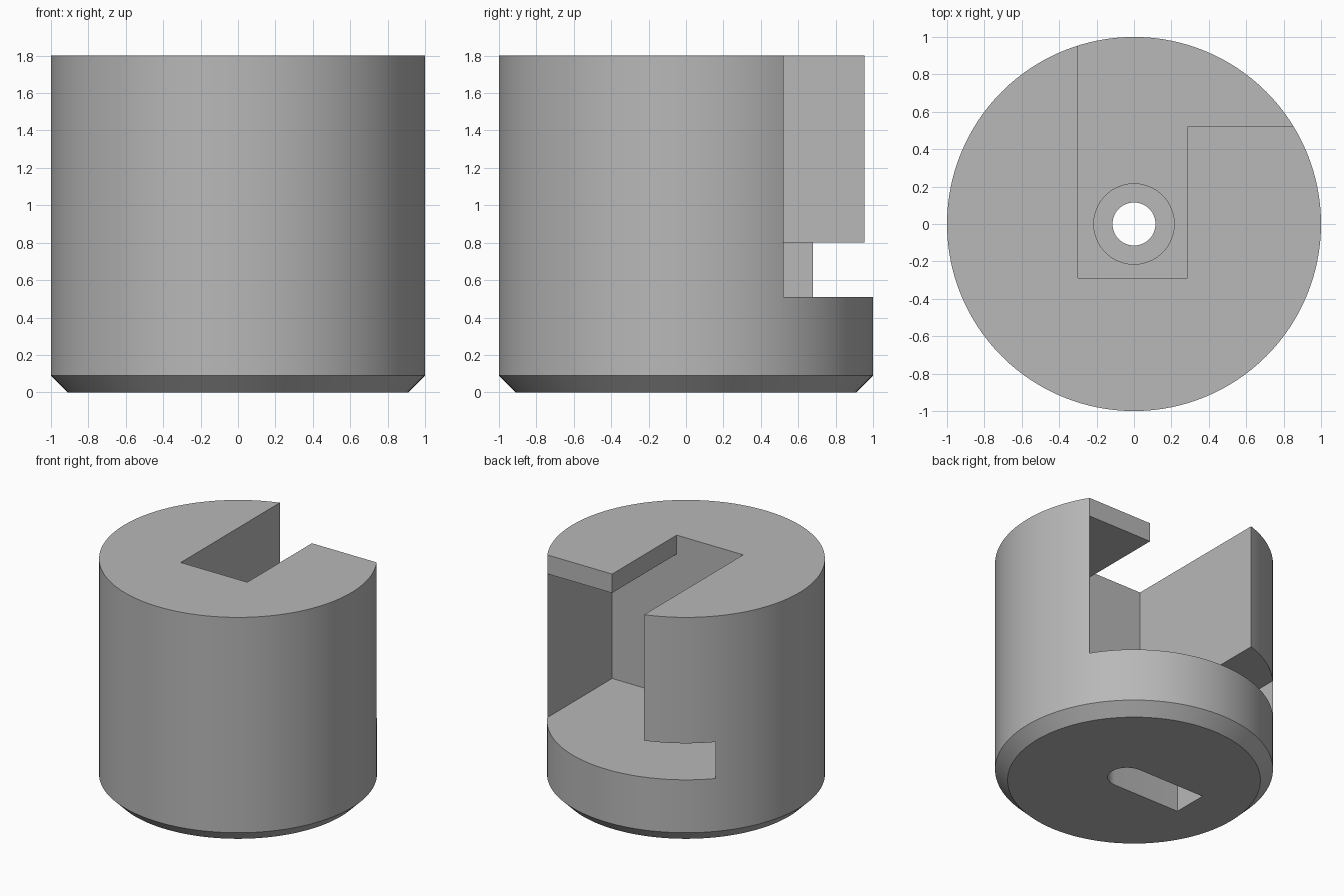
import bpy
import bmesh
import math

old = bpy.data.objects.get("Cube")
if old:
    bpy.data.objects.remove(old, do_unlink=True)

grey = bpy.data.materials.new("plain_grey")
grey.use_nodes = True
colour = (0.48, 0.48, 0.48, 1)
grey.diffuse_color = colour
grey.node_tree.nodes["Principled BSDF"].inputs["Base Color"].default_value = colour


def arc(radius, start=0, end=360, steps=128, cx=0):
    """Points along an arc, counter-clockwise, last one left out."""
    angles = [math.radians(start + (end - start) * i / steps) for i in range(steps)]
    return [(cx + radius * math.cos(a), radius * math.sin(a)) for a in angles]


def rect(x0, x1, y0, y1):
    return [(x0, y0), (x1, y0), (x1, y1), (x0, y1)]


def loft(name, layers):
    """Closed solid through (outline, height) layers."""
    bm = bmesh.new()
    rings = [[bm.verts.new((x, y, z)) for x, y in outline] for outline, z in layers]
    for low, high in zip(rings, rings[1:]):
        for i in range(len(low)):
            j = (i + 1) % len(low)
            bm.faces.new((low[i], low[j], high[j], high[i]))
    bm.faces.new(rings[0][::-1])
    bm.faces.new(rings[-1])
    bmesh.ops.recalc_face_normals(bm, faces=bm.faces)
    mesh = bpy.data.meshes.new(name)
    bm.to_mesh(mesh)
    bm.free()
    mesh.materials.append(grey)
    obj = bpy.data.objects.new(name, mesh)
    bpy.context.collection.objects.link(obj)
    return obj


# Round body with a chamfered foot
body = loft("round_body", [(arc(0.91), 0), (arc(1), 0.09), (arc(1), 1.8)])

FLOOR, BACK, OUT = 0.51, -0.29, 1.3
LEFT, RIGHT, STEP = -0.3, 0.285, 0.52

# Stepped slot, open at the top and the back
entry = [(LEFT, BACK), (RIGHT, BACK), (RIGHT, STEP), (OUT, STEP), (OUT, OUT), (LEFT, OUT)]
# Keyway under the foot: square at one end, round at the other
keyway = [(-0.525, 0.14), (-0.525, -0.14)] + arc(0.14, -90, 90, 24, 0.065) + [(0.065, 0.14)]

cuts = [
    ("entry_slot", entry, FLOOR, 2),
    ("tall_undercut", rect(-0.1, 0.852, BACK, 0.8), FLOOR, 1.65),
    ("low_undercut", rect(-0.735, 0.1, BACK, OUT), FLOOR, 0.8),
    ("counterbore", arc(0.215, steps=64), 0.4, 0.7),
    ("through_hole", arc(0.115, steps=48), -0.2, 0.6),
    ("keyway", keyway, -0.1, 0.27),
]

bpy.context.view_layer.objects.active = body
for name, outline, z0, z1 in cuts:
    cutter = loft(name + "_cutter", [(outline, z0), (outline, z1)])
    cutter.hide_render = True
    mod = body.modifiers.new(name, "BOOLEAN")
    mod.operation = "DIFFERENCE"
    mod.solver = "EXACT"
    mod.object = cutter
    bpy.ops.object.modifier_apply(modifier=mod.name)
    bpy.data.objects.remove(cutter, do_unlink=True)

# Smooth round walls, sharp corners
bpy.ops.object.select_all(action="DESELECT")
body.select_set(True)
bpy.ops.object.shade_smooth_by_angle(angle=math.radians(30))
